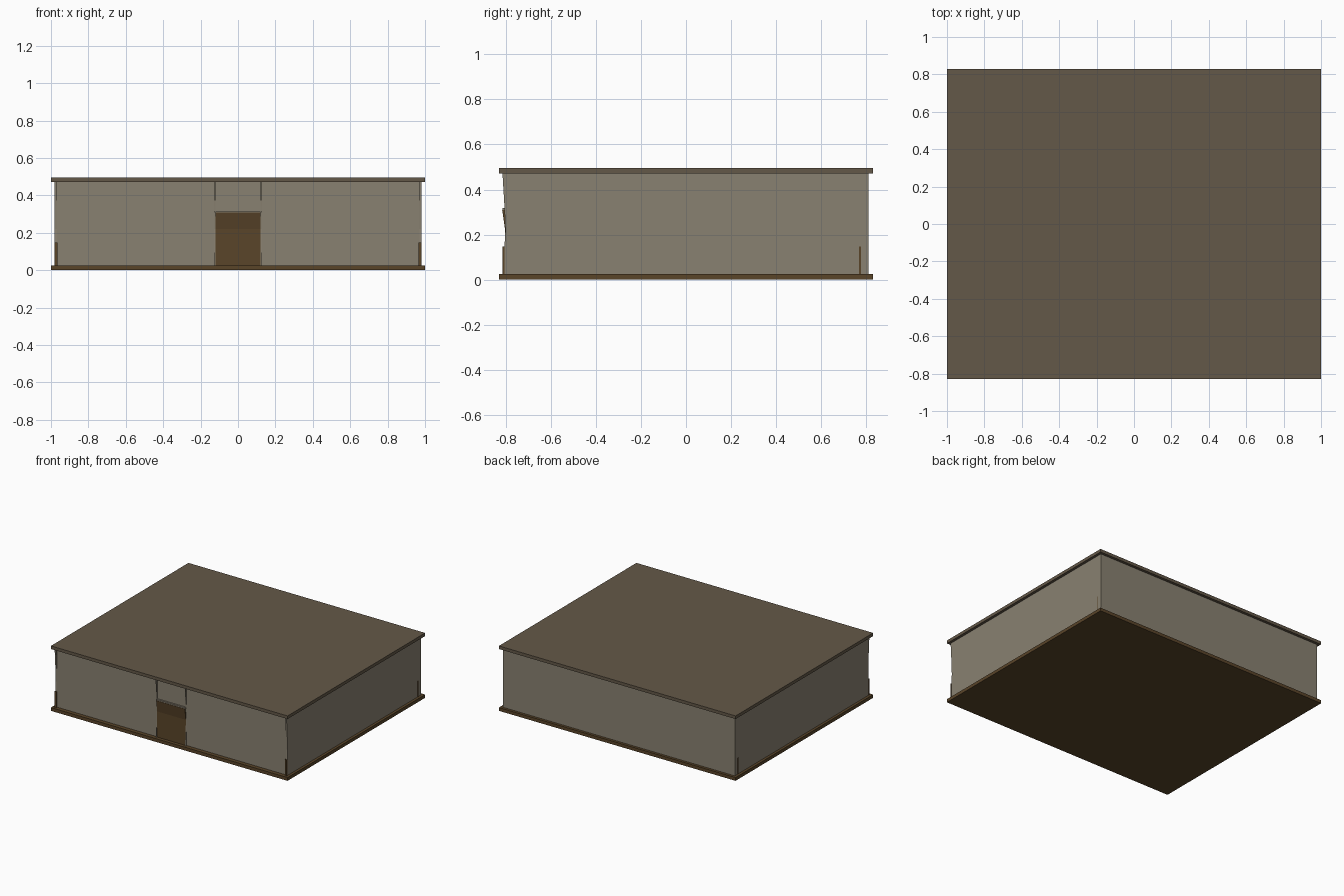
import bpy
import bmesh

cube = bpy.data.objects.get("Cube")
if cube:
    bpy.data.objects.remove(cube, do_unlink=True)


def material(name, rgb):
    m = bpy.data.materials.new(name)
    m.use_nodes = True
    color = (*rgb, 1)
    m.diffuse_color = color
    m.node_tree.nodes["Principled BSDF"].inputs["Base Color"].default_value = color
    return m


plaster = material("plaster", (0.25, 0.22, 0.165))
roofing = material("roofing", (0.127, 0.098, 0.065))
timber = material("timber", (0.1, 0.058, 0.022))


def finish(name, bm, mat):
    bmesh.ops.recalc_face_normals(bm, faces=bm.faces)
    me = bpy.data.meshes.new(name)
    bm.to_mesh(me)
    bm.free()
    me.materials.append(mat)
    ob = bpy.data.objects.new(name, me)
    bpy.context.collection.objects.link(ob)
    return ob


def box(name, lo, hi, mat):
    bm = bmesh.new()
    bmesh.ops.create_cube(bm, size=1)
    for v in bm.verts:
        v.co = [(a + b) / 2 + c * (b - a) for a, b, c in zip(lo, hi, v.co)]
    return finish(name, bm, mat)


def strip(name, x0, x1, profile, mat):
    """Extrude a closed (y, z) profile from x0 to x1."""
    bm = bmesh.new()
    face = bm.faces.new([bm.verts.new((x0, y, z)) for y, z in profile])
    ext = bmesh.ops.extrude_face_region(bm, geom=[face])["geom"]
    bmesh.ops.translate(bm, vec=(x1 - x0, 0, 0),
                        verts=[v for v in ext if isinstance(v, bmesh.types.BMVert)])
    return finish(name, bm, mat)


# Slabs
FLOOR, CEIL, TOP = 0.025, 0.472, 0.496
box("floor_slab", (-1, -0.83, 0), (1, 0.83, FLOOR), timber)
box("roof_slab", (-1, -0.83, CEIL), (1, 0.83, TOP), roofing)

# Back wall, and front wall above the door
box("back_wall", (-0.98, 0.795, FLOOR), (0.98, 0.81, CEIL), plaster)
box("door_header", (-0.125, -0.8, 0.315), (0.125, -0.785, CEIL), plaster)

# Warped edge of the front uprights
edge = [(-0.814, CEIL), (-0.806, 0.34), (-0.801, 0.22), (-0.812, FLOOR)]
post = edge + [(-0.79, FLOOR), (-0.79, CEIL)]

for side, s in (("left", 1), ("right", -1)):
    box(f"{side}_wall", (min(s * 0.965, s * 0.98), -0.8, FLOOR),
        (max(s * 0.965, s * 0.98), 0.81, CEIL), plaster)
    box(f"{side}_front_wall", (min(s * 0.125, s * 0.97), -0.8, FLOOR),
        (max(s * 0.125, s * 0.97), -0.785, CEIL), plaster)
    strip(f"{side}_corner_post", s * 0.968, s * 0.98, post, plaster)
    strip(f"{side}_door_post", s * 0.121, s * 0.127, post, plaster)
    # Short timber stakes at the corners
    for end, y in (("front", -0.81), ("back", 0.772)):
        box(f"{side}_{end}_stake", (min(s * 0.966, s * 0.982), y - 0.004, FLOOR),
            (max(s * 0.966, s * 0.982), y + 0.004, 0.148), timber)

# Leaning door with a pale top trim
strip("door", -0.121, 0.121,
      [(-0.815, 0.308), (-0.802, 0.22), (-0.804, FLOOR), (-0.79, FLOOR), (-0.79, 0.308)], timber)
box("door_trim", (-0.125, -0.813, 0.308), (0.125, -0.79, 0.317), plaster)
